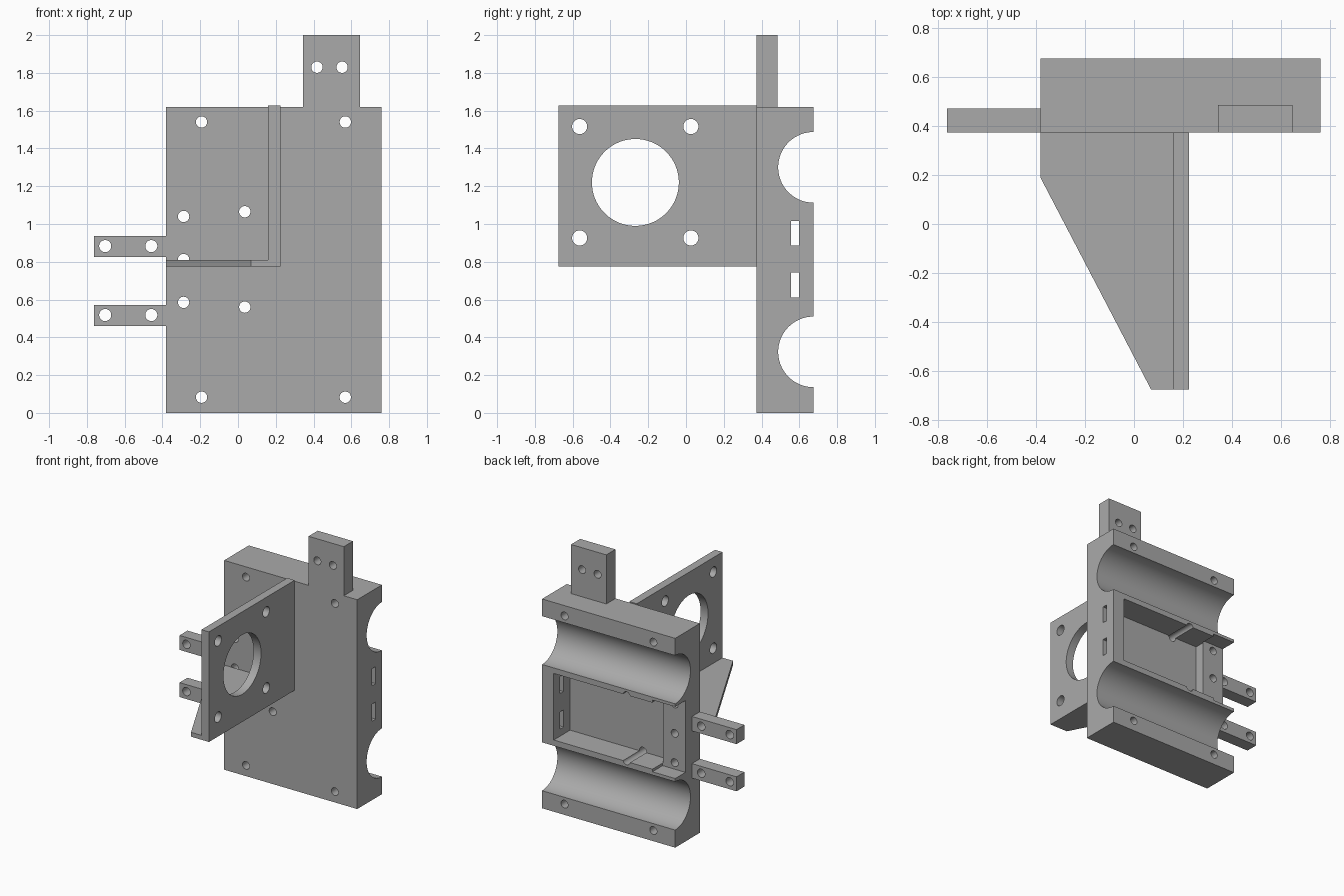
import bpy, bmesh, math
from mathutils import Matrix, Vector

if "Cube" in bpy.data.objects:
    bpy.data.objects.remove(bpy.data.objects["Cube"])

grey = bpy.data.materials.new("plain grey")
grey.diffuse_color = (0.40, 0.40, 0.40, 1)
grey.use_nodes = True
grey.node_tree.nodes["Principled BSDF"].inputs["Base Color"].default_value = grey.diffuse_color


def add_object(name, bm):
    bmesh.ops.recalc_face_normals(bm, faces=bm.faces)
    mesh = bpy.data.meshes.new(name)
    bm.to_mesh(mesh)
    bm.free()
    mesh.materials.append(grey)
    ob = bpy.data.objects.new(name, mesh)
    bpy.context.collection.objects.link(ob)
    return ob


def box(name, x, y, z):
    bm = bmesh.new()
    bmesh.ops.create_cube(bm, size=1)
    for v in bm.verts:
        v.co = Vector([(a + b) / 2 + c * (b - a) for (a, b), c in zip((x, y, z), v.co)])
    return add_object(name, bm)


def cylinder(name, axis, centre, radius, length, sides=40):
    bm = bmesh.new()
    turn = Matrix.Rotation(math.pi / 2, 4, 'Y' if axis == 'X' else 'X')
    bmesh.ops.create_cone(bm, cap_ends=True, segments=sides, radius1=radius, radius2=radius,
                          depth=length, matrix=Matrix.Translation(centre) @ turn)
    return add_object(name, bm)


def cut(target, cutter):
    mod = target.modifiers.new("cut", 'BOOLEAN')
    mod.operation, mod.solver, mod.object = 'DIFFERENCE', 'EXACT', cutter
    bpy.context.view_layer.update()
    graph = bpy.context.evaluated_depsgraph_get()
    result = bpy.data.meshes.new_from_object(target.evaluated_get(graph))
    target.modifiers.clear()
    target.data = result
    bpy.data.objects.remove(cutter, do_unlink=True)


def drill(target, points, y, radius=0.03):
    for x, z in points:
        cut(target, cylinder("drill", 'Y', (x, y, z), radius, 0.6))


FRONT, BACK = 0.373, 0.675

# Main block with two round channels across the back
block = box("main_block", (-0.38, 0.76), (FRONT, BACK), (0, 1.62))
for z in (0.323, 1.30):
    cut(block, cylinder("channel", 'X', (0.19, BACK, z), 0.187, 1.6, 96))

# Rear pocket, and the raised shelf open to the left side
cut(block, box("pocket", (-0.19, 0.66), (0.475, 0.8), (0.555, 1.07)))
cut(block, box("shelf_opening", (-0.5, -0.185), (0.55, 0.8), (0.535, 1.09)))

# Strap slots in the right wall
for z in ((0.61, 0.743), (0.885, 1.017)):
    cut(block, box("slot", (0.6, 0.9), (0.556, 0.598), z))

# Screw holes through the block
drill(block, [(x, z) for x in (-0.193, 0.568) for z in (0.083, 1.54)], 0.53)
drill(block, [(-0.288, z) for z in (0.585, 0.812, 1.04)], 0.53)
drill(block, [(0.036, z) for z in (0.56, 1.065)], 0.53)

# Upright tab on top
top_tab = box("top_tab", (0.343, 0.645), (FRONT, 0.485), (1.62, 2.0))
drill(top_tab, [(0.418, 1.83), (0.551, 1.83)], 0.43)

# Two side tabs
side_tabs = []
for name, low, high in (("lower_side_tab", 0.46, 0.572), ("upper_side_tab", 0.825, 0.937)):
    tab = box(name, (-0.762, -0.38), (FRONT, 0.47), (low, high))
    mid = (low + high) / 2 + 0.002
    drill(tab, [(-0.703, mid), (-0.459, mid)], 0.42, 0.032)
    side_tabs.append(tab)

# Mounting plate standing out from the front
plate = box("mounting_plate", (0.16, 0.224), (-0.675, FRONT), (0.776, 1.628))
cut(plate, cylinder("bore", 'X', (0.19, -0.268, 1.22), 0.23, 0.4, 96))
for y in (-0.563, 0.026):
    for z in (0.926, 1.516):
        cut(plate, cylinder("drill", 'X', (0.19, y, z), 0.04, 0.4))

# Tapered brace under the plate
bm = bmesh.new()
outline = [(-0.38, FRONT), (-0.38, 0.187), (0.07, -0.675), (0.16, -0.675), (0.16, FRONT)]
base = bm.faces.new([bm.verts.new((x, y, 0.776)) for x, y in outline])
grown = bmesh.ops.extrude_face_region(bm, geom=[base])
bmesh.ops.translate(bm, vec=(0, 0, 0.034),
                    verts=[g for g in grown["geom"] if isinstance(g, bmesh.types.BMVert)])
brace = add_object("tapered_brace", bm)

# Smooth bores and channels, sharp edges elsewhere
bpy.ops.object.select_all(action='DESELECT')
for ob in (block, top_tab, plate, *side_tabs):
    ob.select_set(True)
bpy.context.view_layer.objects.active = block
bpy.ops.object.shade_smooth_by_angle(angle=math.radians(30))
